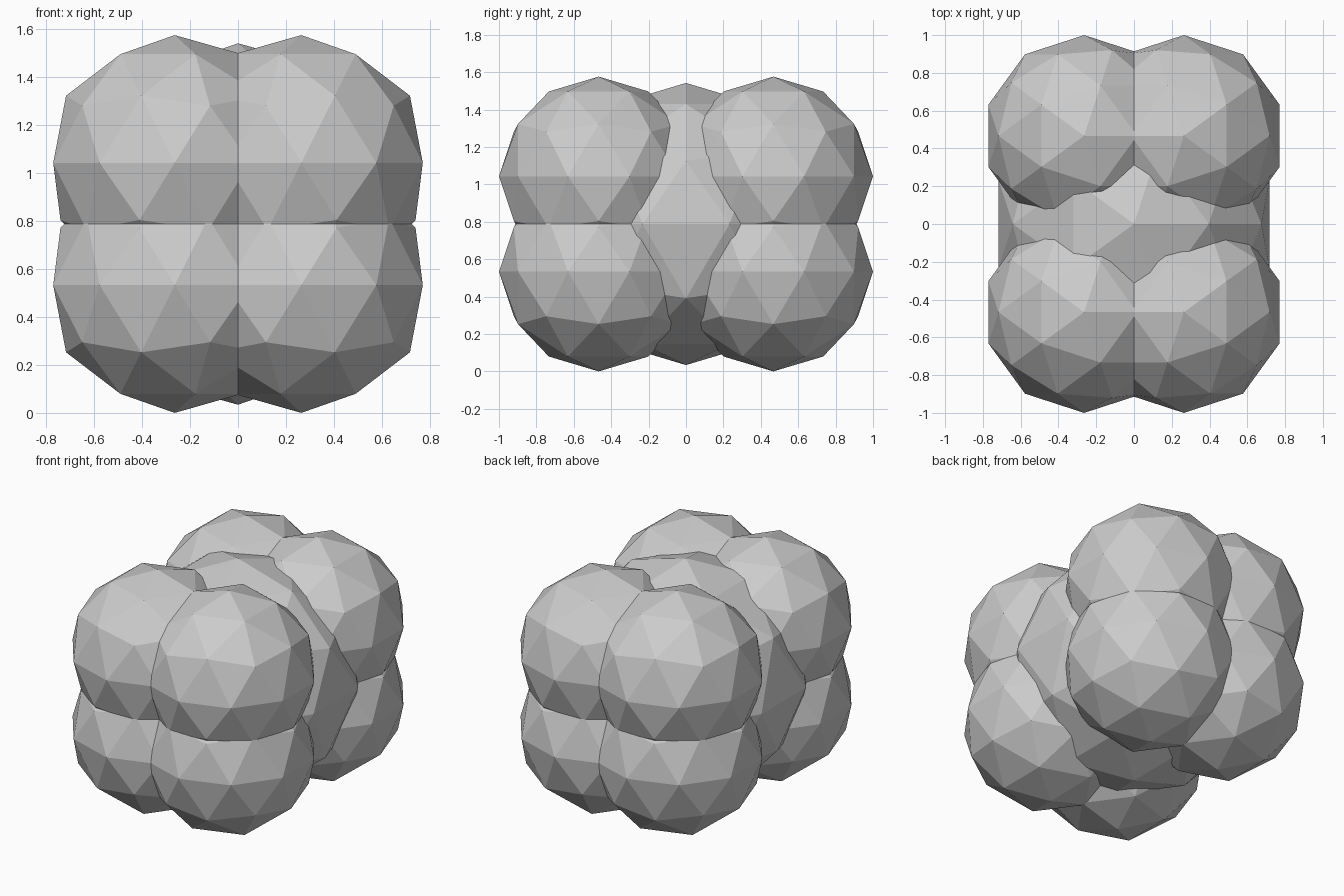
import bpy

if "Cube" in bpy.data.objects:
    bpy.data.objects.remove(bpy.data.objects["Cube"])

MID_Z = 0.788


def ico(name, radius, location):
    """Flat-shaded 80-face icosphere with its offset baked into the mesh."""
    bpy.ops.mesh.primitive_ico_sphere_add(subdivisions=2, radius=radius)
    ob = bpy.context.object
    ob.name = name
    for v in ob.data.vertices:
        v.co.x += location[0]
        v.co.y += location[1]
        v.co.z += location[2]
    ob.location = (0, 0, MID_Z)
    return ob


# Large core ball in the middle
ico("core_ball", 0.754, (0, 0, 0))

# Eight corner balls: one lower ball mirrored across all three mid planes
r = 0.533
corner = ico("corner_balls", r, (0.264, 1.0 - r, r - MID_Z))
mirror = corner.modifiers.new("mirror", "MIRROR")
mirror.use_axis = (True, True, True)
mirror.use_mirror_merge = False
